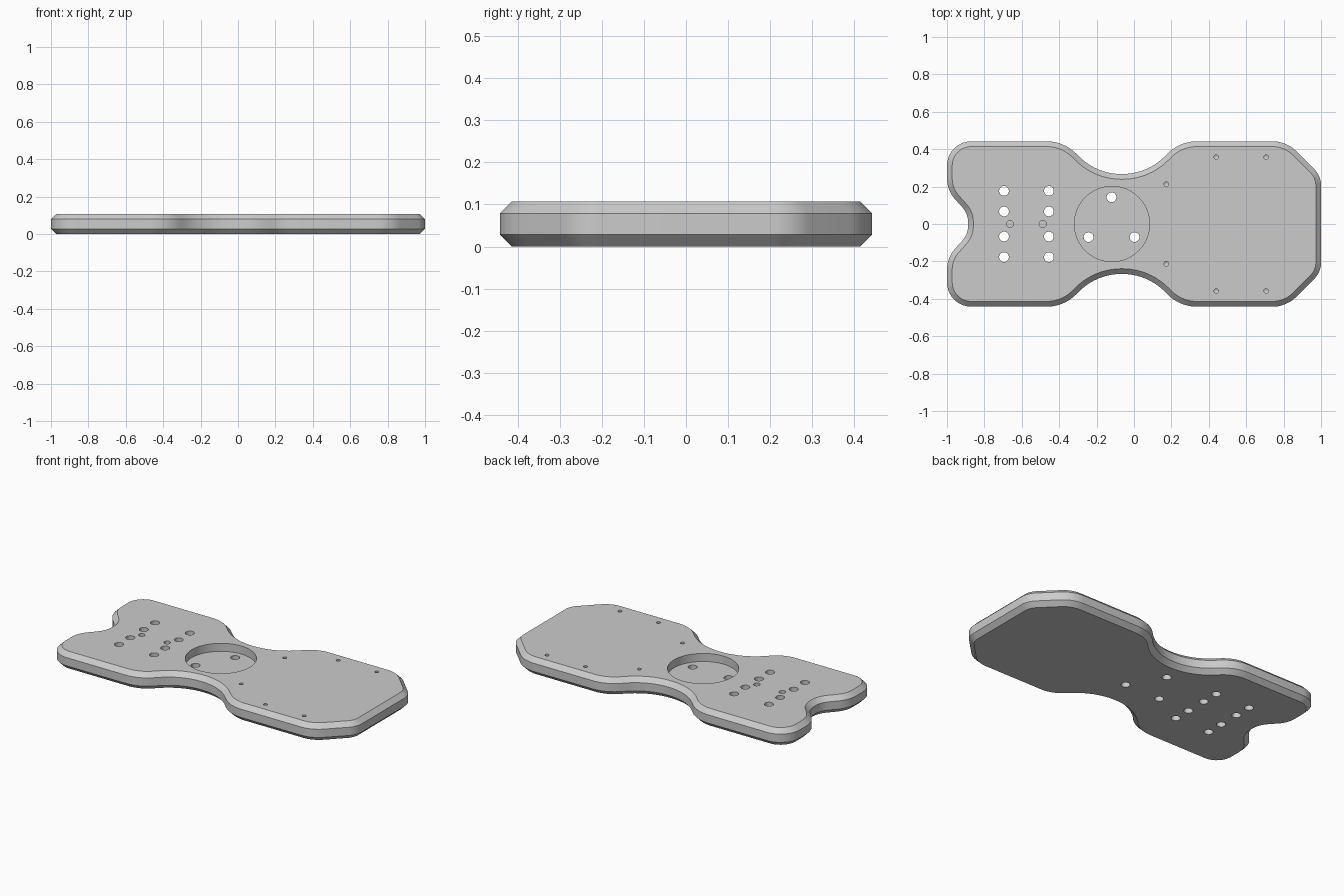
import bpy
import bmesh
from math import cos, sin, tan, tau
from mathutils import Vector

cube = bpy.data.objects.get("Cube")
if cube:
    bpy.data.objects.remove(cube)

HEIGHT = 0.107
CHAMFER = 0.028
POCKET_FLOOR = HEIGHT - 0.05

grey = bpy.data.materials.new("plain grey")
grey.use_nodes = True
GREY = (0.6, 0.6, 0.6, 1)
grey.diffuse_color = GREY
grey.node_tree.nodes["Principled BSDF"].inputs["Base Color"].default_value = GREY

bm = bmesh.new()


def fillet(before, corner, after, radius, steps=10):
    """Round one corner of the outline with an arc."""
    a, b = (before - corner).normalized(), (after - corner).normalized()
    reach = radius / tan(a.angle(b) / 2)
    middle = corner + (a + b).normalized() * (reach ** 2 + radius ** 2) ** 0.5
    start = (corner + a * reach - middle).normalized()
    end = (corner + b * reach - middle).normalized()
    return [middle + start.slerp(end, i / steps) * radius for i in range(steps + 1)]


def inset(points, distance):
    """Move a clockwise outline inwards by an even distance."""
    result = []
    for i, p in enumerate(points):
        d1 = (p - points[i - 1]).normalized()
        d2 = (points[(i + 1) % len(points)] - p).normalized()
        n1, n2 = Vector((d1.y, -d1.x)), Vector((d2.y, -d2.x))
        result.append(p + (n1 + n2) * distance / (1 + n1.dot(n2)))
    return result


def circle(x, y, radius, sides=32):
    turns = [tau * i / sides for i in range(sides)]
    return [Vector((x + radius * cos(t), y + radius * sin(t))) for t in turns]


def stack(points_and_heights):
    """Join rings of points with walls; return the first and last ring."""
    rings = [[bm.verts.new((p.x, p.y, z)) for p in points]
             for points, z in points_and_heights]
    for low, high in zip(rings, rings[1:]):
        for i in range(len(low)):
            bm.faces.new((low[i - 1], low[i], high[i], high[i - 1]))
    return rings[0], rings[-1]


def fill(rings):
    """Flat face inside the first ring, with the other rings left open."""
    edges = [bm.edges.get((r[i - 1], r[i])) for r in rings for i in range(len(r))]
    bmesh.ops.triangle_fill(bm, edges=edges, use_beauty=True, normal=(0, 0, 1))


# Back half of the outline: corner x, y and rounding radius
half = [(-0.887, 0.055, 0.12), (-1, 0.18, 0.17), (-1, 0.442, 0.13),
        (-0.375, 0.442, 0.22), (-0.2, 0.267, 0.32), (0.07, 0.267, 0.32),
        (0.245, 0.442, 0.22), (0.815, 0.442, 0.18), (1, 0.257, 0.12)]
corners = half + [(x, -y, r) for x, y, r in reversed(half)]
spots = [Vector(c[:2]) for c in corners]
outline = []
for i, c in enumerate(corners):
    outline += fillet(spots[i - 1], spots[i], spots[(i + 1) % len(spots)], c[2])

# Chamfered rim of the board
narrow = inset(outline, CHAMFER)
bottom_edge, top_edge = stack([(narrow, 0), (outline, CHAMFER),
                               (outline, HEIGHT - CHAMFER), (narrow, HEIGHT)])
bottom_rings, top_rings = [bottom_edge], [top_edge]

# Round pocket at the waist
pocket = circle(-0.118, 0, 0.201, sides=64)
pocket_edge, pocket_top = stack([(pocket, POCKET_FLOOR), (pocket, HEIGHT)])
floor_rings = [pocket_edge]
top_rings.append(pocket_top)

# Through holes: two rows in the board, three in the pocket
bolts = [(x, y * side, HEIGHT, top_rings) for x in (-0.695, -0.455)
         for y in (0.067, 0.177) for side in (1, -1)]
bolts += [(x, y, POCKET_FLOOR, floor_rings)
          for x, y in ((-0.12, 0.143), (-0.243, -0.07), (0.003, -0.07))]
for x, y, top, surface in bolts:
    hole = circle(x, y, 0.026)
    low, high = stack([(hole, 0), (hole, top)])
    bottom_rings.append(low)
    surface.append(high)

# Flat-bottomed locating holes
for x in (-0.663, -0.488):
    hole = circle(x, 0, 0.019)
    low, high = stack([(hole, HEIGHT - 0.06), (hole, HEIGHT)])
    bm.faces.new(low)
    top_rings.append(high)

# Pilot holes with a pointed end
for x, y in ((0.44, 0.358), (0.706, 0.358), (0.172, 0.213)):
    for side in (1, -1):
        hole = circle(x, y * side, 0.012, sides=16)
        low, high = stack([(hole, POCKET_FLOOR), (hole, HEIGHT)])
        tip = bm.verts.new((x, y * side, POCKET_FLOOR - 0.007))
        for i in range(len(low)):
            bm.faces.new((low[i - 1], low[i], tip))
        top_rings.append(high)

# Flat surfaces
for rings in (bottom_rings, top_rings, floor_rings):
    fill(rings)
bmesh.ops.recalc_face_normals(bm, faces=bm.faces[:])

mesh = bpy.data.meshes.new("board")
bm.to_mesh(mesh)
bm.free()
mesh.materials.append(grey)
board = bpy.data.objects.new("board", mesh)
bpy.context.scene.collection.objects.link(board)

bpy.ops.object.select_all(action="DESELECT")
bpy.context.view_layer.objects.active = board
board.select_set(True)
bpy.ops.object.shade_smooth_by_angle(angle=0.5)
